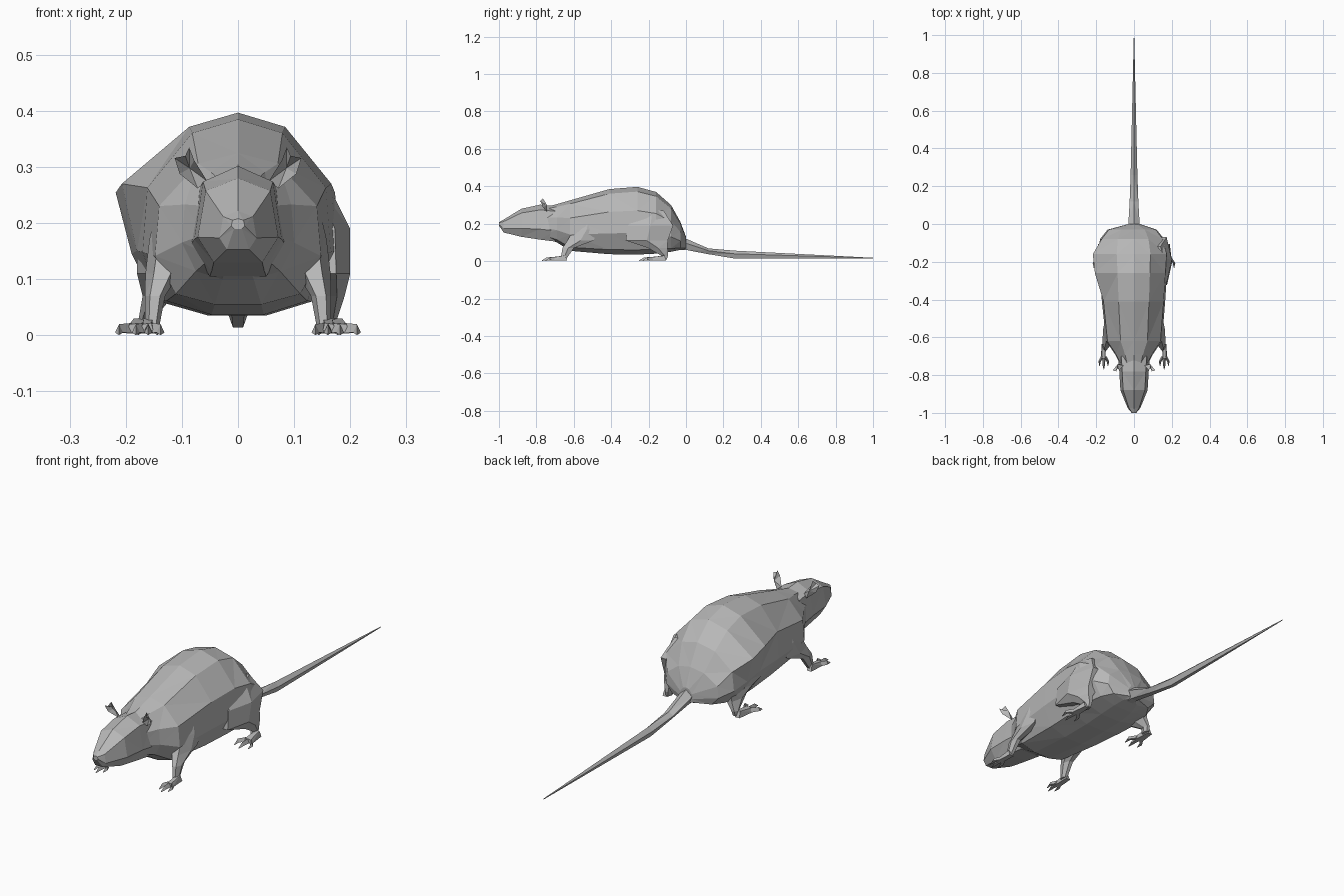
import bpy, bmesh, math

if "Cube" in bpy.data.objects:
    bpy.data.objects.remove(bpy.data.objects["Cube"])

grey = bpy.data.materials.new("grey fur")
grey.diffuse_color = (0.48, 0.48, 0.48, 1)
grey.use_nodes = True
grey.node_tree.nodes["Principled BSDF"].inputs["Base Color"].default_value = grey.diffuse_color


def make(name, verts, faces):
    me = bpy.data.meshes.new(name)
    bm = bmesh.new()
    vs = [bm.verts.new(v) for v in verts]
    for f in faces:
        bm.faces.new([vs[i] for i in f])
    bmesh.ops.recalc_face_normals(bm, faces=bm.faces)
    bmesh.ops.triangulate(bm, faces=bm.faces)
    bm.to_mesh(me)
    bm.free()
    me.materials.append(grey)
    ob = bpy.data.objects.new(name, me)
    bpy.context.collection.objects.link(ob)
    return ob


def loft(name, rings):
    """Skin equal-length rings of points and cap both ends."""
    n = len(rings[0])
    faces = [(r * n + i, r * n + (i + 1) % n, (r + 1) * n + (i + 1) % n, (r + 1) * n + i)
             for r in range(len(rings) - 1) for i in range(n)]
    faces += [tuple(range(n)), tuple((len(rings) - 1) * n + i for i in range(n))]
    return make(name, [p for r in rings for p in r], faces)


def upright(half, y, wl, wr, lo, hi, left_half=None):
    """Ring in the xz plane from half sections (x share, height share)."""
    right = [(wr * a, y, lo + (hi - lo) * b) for a, b in half]
    left = [(-wl * a, y, lo + (hi - lo) * b) for a, b in reversed(left_half or half) if a > 0]
    return right + left


def level(s, x, y, z, rx, ry, n=6):
    """Ring in the xy plane, s = side."""
    return [(s * (x + rx * math.cos(2 * math.pi * i / n)),
             y + ry * math.sin(2 * math.pi * i / n), z) for i in range(n)]


# body: y, left width, right width, bottom, top; the left haunch bulges high up
BODY_HALF = [(0, 1), (.48, .93), (.95, .65), (1, .32), (.75, .07), (.28, 0)]
HAUNCH = [(0, 1), (.42, .93), (1, .65), (.87, .32), (.68, .07), (.25, 0)]
body = [(-.77, .06, .06, .13, .285), (-.69, .10, .10, .10, .305),
        (-.62, .148, .148, .055, .325), (-.41, .17, .165, .037, .385),
        (-.26, .207, .175, .035, .397), (-.16, .218, .182, .04, .37),
        (-.08, .18, .16, .05, .30), (-.03, .14, .12, .06, .21),
        (0, .03, .03, .065, .13)]
loft("body", [upright(BODY_HALF, *r, HAUNCH if r[1] > .2 else None) for r in body])

# head
HEAD_HALF = [(0, 1), (.8, .85), (1, .3), (.6, 0)]
head = [(-1, .012, .19, .208), (-.975, .033, .153, .222), (-.88, .072, .13, .28),
        (-.78, .078, .115, .302), (-.70, .084, .105, .295)]
loft("head", [upright(HEAD_HALF, y, w, w, a, b) for y, w, a, b in head])

# tail
TAIL_HALF = [(0, 1), (1, .6), (.5, 0)]
tail = [(-.04, .03, .06, .13), (.0, .03, .06, .12), (.12, .023, .037, .068),
        (.26, .018, .014, .056), (1, .001, .014, .018)]
loft("tail", [upright(TAIL_HALF, y, w, w, a, b) for y, w, a, b in tail])

EAR = [(.055, -.75, .275), (.078, -.772, .312), (.087, -.765, .335), (.094, -.78, .32),
       (.113, -.775, .316), (.104, -.765, .288), (.072, -.742, .262)]
FRONT = [(.10, -.52, .25, .04, .07), (.125, -.53, .17, .033, .08), (.135, -.565, .11, .03, .08),
         (.148, -.63, .07, .018, .035), (.153, -.655, .012, .012, .018)]
HIND = [(.12, -.18, .27, .04, .07), (.145, -.19, .19, .055, .14), (.15, -.21, .11, .05, .13),
        (.163, -.15, .07, .027, .06), (.163, -.115, .03, .014, .022), (.165, -.12, .008, .012, .02)]


def foot(name, s, x, y, length, spread):
    """Wedge sole with three pointed toes spread around the forward direction."""
    tip = y - length * .5
    wide = spread * .45
    loft(name, [[(s * (x - .011), y + .02, .003), (s * (x + .011), y + .02, .003),
                 (s * (x + .008), y + .01, .03), (s * (x - .008), y + .01, .03)],
                [(s * (x - wide), tip, .003), (s * (x + wide + .006), tip, .003),
                 (s * (x + wide), tip, .02), (s * (x - wide + .004), tip, .022)]])
    for k in (-1, 0, 1):
        bx, ex = x + k * wide * .8, x + k * spread
        ey = y - length + abs(k) * .018
        loft(name + " toe", [[(s * (bx - .009), tip + .01, .004), (s * (bx + .009), tip + .01, .004),
                              (s * bx, tip + .01, .022)],
                             [(s * (ex - .007), ey + .025, .005), (s * (ex + .007), ey + .025, .005),
                              (s * ex, ey + .025, .02)],
                             [(s * (ex - .001), ey, .001), (s * (ex + .001), ey, .001),
                              (s * ex, ey, .004)]])


for s, side in ((-1, "left"), (1, "right")):
    # cupped ear: a fan of thin faces around a recessed centre
    pts = [(s * x, y, z) for x, y, z in EAR] + [(s * .086, -.742, .298)]
    make(side + " ear", pts, [(i, (i + 1) % 7, 7) for i in range(7)])
    loft(side + " front leg", [level(s, *r) for r in FRONT])
    tuck = 0 if s > 0 else .02
    loft(side + " hind leg", [level(s, r[0] - (tuck if r[2] > .06 else 0), *r[1:]) for r in HIND])
    foot(side + " front foot", s, .16, -.655, .115, .022)
    foot(side + " hind foot", s, .178, -.125, .125, .034)
